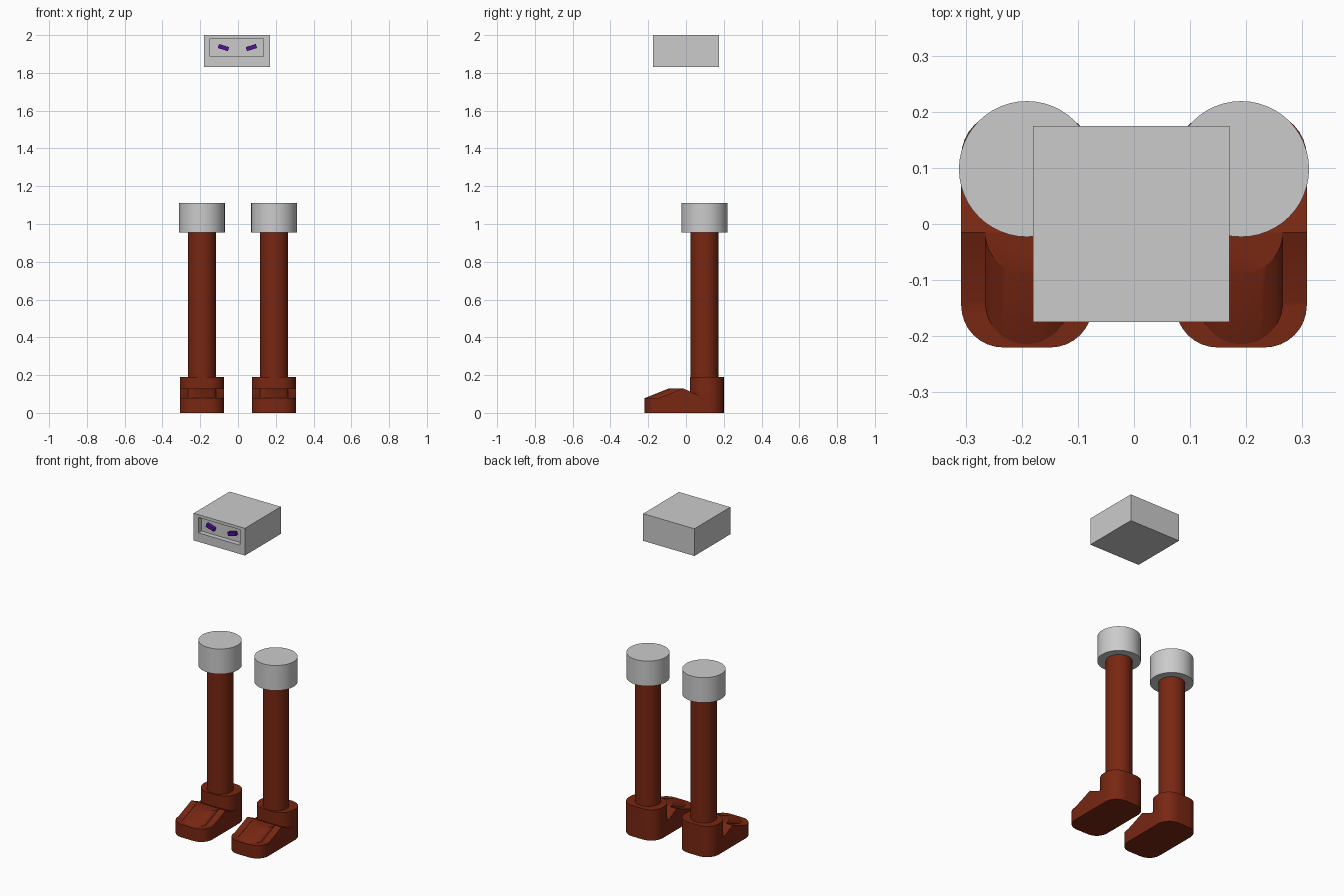
import bpy, bmesh, math
from mathutils import Vector

if "Cube" in bpy.data.objects:
    bpy.data.objects.remove(bpy.data.objects["Cube"])


def material(name, rgb):
    m = bpy.data.materials.new(name)
    m.diffuse_color = (*rgb, 1)
    m.use_nodes = True
    m.node_tree.nodes["Principled BSDF"].inputs["Base Color"].default_value = m.diffuse_color
    return m


GREY = material("light grey", (0.60, 0.60, 0.60))
BROWN = material("red brown", (0.19, 0.020, 0.006))
PURPLE = material("purple", (0.09, 0.005, 0.32))


def finish(name, bm, mat, smooth=False):
    bmesh.ops.recalc_face_normals(bm, faces=bm.faces)
    me = bpy.data.meshes.new(name)
    bm.to_mesh(me)
    bm.free()
    ob = bpy.data.objects.new(name, me)
    bpy.context.collection.objects.link(ob)
    me.materials.append(mat)
    if smooth:
        bpy.ops.object.select_all(action='DESELECT')
        ob.select_set(True)
        bpy.context.view_layer.objects.active = ob
        bpy.ops.object.shade_smooth_by_angle(angle=math.radians(25))
    return ob


def loft(bm, low, high):
    """Closed solid between two matching outlines; returns the top face."""
    a = [bm.verts.new(p) for p in low]
    b = [bm.verts.new(p) for p in high]
    n = len(a)
    for i in range(n):
        j = (i + 1) % n
        bm.faces.new((a[i], a[j], b[j], b[i]))
    bm.faces.new(a[::-1])
    return bm.faces.new(b)


def rounded(cx, hw, y0, y1, r_front, r_back, z, steps=8):
    """Rounded rectangle outline at height z."""
    corners = [(cx + hw, y1, r_back, 0), (cx - hw, y1, r_back, 90),
               (cx - hw, y0, r_front, 180), (cx + hw, y0, r_front, 270)]
    pts = []
    for x, y, r, start in corners:
        ox = x - r if x > cx else x + r
        oy = y - r if y == y1 else y + r
        for i in range(steps + 1):
            t = math.radians(start + 90 * i / steps)
            pts.append((ox + r * math.cos(t), oy + r * math.sin(t), z))
    return pts


def circle(cx, cy, r, z, start=0, end=360, n=48):
    count = n if end - start == 360 else n + 1
    return [(cx + r * math.cos(math.radians(start + (end - start) * i / n)),
             cy + r * math.sin(math.radians(start + (end - start) * i / n)), z)
            for i in range(count)]


def foot_height(y):
    """Side profile of the top of the foot."""
    pts = [(-0.22, 0.08), (-0.14, 0.08), (-0.015, 0.13), (0.06, 0.095), (0.3, 0.095)]
    for (ya, za), (yb, zb) in zip(pts, pts[1:]):
        if y <= yb:
            return za + (zb - za) * (y - ya) / (yb - ya)
    return 0.095


for label, cx in (("left", -0.191), ("right", 0.191)):
    # Foot: rounded outline, top cut across and shaped to the side profile
    bm = bmesh.new()
    loft(bm, rounded(cx, 0.117, -0.22, 0.2, 0.075, 0.08, 0),
         rounded(cx, 0.117, -0.22, 0.2, 0.075, 0.08, 0.2))
    for y in (-0.14, -0.015, 0.06):
        bmesh.ops.bisect_plane(bm, geom=bm.verts[:] + bm.edges[:] + bm.faces[:],
                               plane_co=(0, y, 0), plane_no=(0, 1, 0))
    for v in bm.verts:
        if v.co.z > 0.1:
            v.co.z = foot_height(v.co.y)
    finish(label + "_foot", bm, BROWN, True)

    # Instep: half cylinder leaning back over the foot slope
    bm = bmesh.new()
    loft(bm, circle(cx, -0.14, 0.074, 0.08, 180, 360, 24),
         circle(cx, -0.015, 0.074, 0.13, 180, 360, 24))
    finish(label + "_instep", bm, BROWN, True)

    # Ankle collar
    bm = bmesh.new()
    loft(bm, rounded(cx, 0.117, 0.02, 0.2, 0.085, 0.08, 0.05),
         rounded(cx, 0.117, 0.02, 0.2, 0.085, 0.08, 0.19))
    finish(label + "_ankle", bm, BROWN, True)

    # Leg post and cap
    for part, r, z0, z1, mat in (("leg", 0.074, 0.18, 0.96, BROWN),
                                 ("leg_cap", 0.121, 0.955, 1.11, GREY)):
        bm = bmesh.new()
        loft(bm, circle(cx, 0.098, r, z0), circle(cx, 0.098, r, z1))
        finish(label + "_" + part, bm, mat, True)

# Head: box with a recessed face panel
bm = bmesh.new()
box = [(-0.18, -0.175), (0.17, -0.175), (0.17, 0.175), (-0.18, 0.175)]
loft(bm, [(x, y, 1.832) for x, y in box], [(x, y, 2.0) for x, y in box])
bmesh.ops.recalc_face_normals(bm, faces=bm.faces)
front = min(bm.faces, key=lambda f: f.calc_center_median().y)
bmesh.ops.inset_region(bm, faces=[front], thickness=0.01)
for v in front.verts:
    v.co.x = -0.148 if v.co.x < 0 else 0.136
    v.co.z = 1.887 if v.co.z < 1.916 else 1.982
panel = bmesh.ops.extrude_discrete_faces(bm, faces=[front])["faces"][0]
for v in panel.verts:
    v.co.y += 0.03
finish("head", bm, GREY)

# Slanted eyes
for label, x, tilt in (("left", -0.077, 17), ("right", 0.071, -17)):
    bm = bmesh.new()
    bmesh.ops.create_cube(bm, size=1)
    for v in bm.verts:
        v.co = Vector((v.co.x * 0.056, v.co.y * 0.02, v.co.z * 0.022))
    eye = finish(label + "_eye", bm, PURPLE)
    eye.location = (x, -0.154, 1.934)
    eye.rotation_euler.y = math.radians(tilt)
